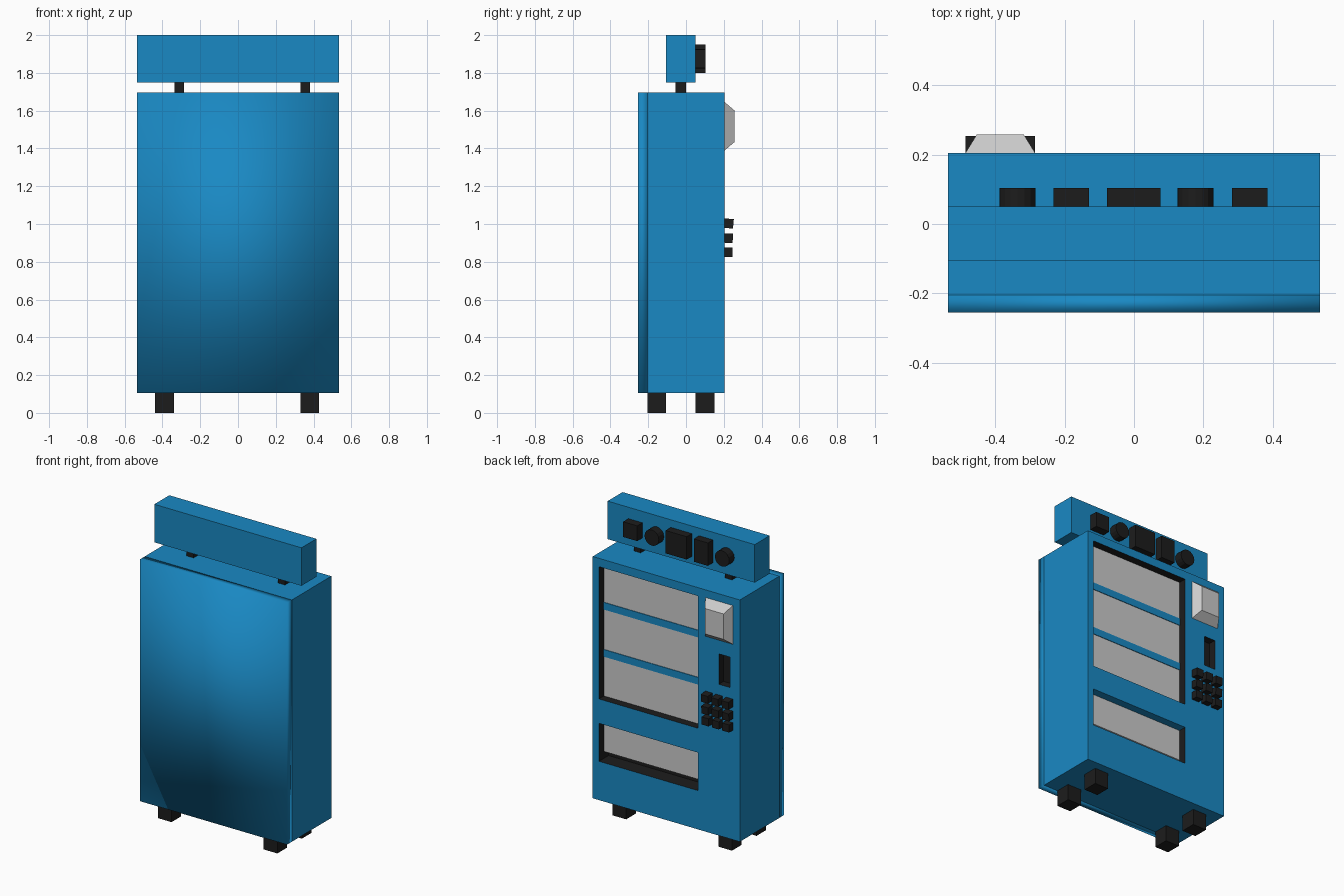
import bpy, bmesh
from math import radians
from mathutils import Matrix

if "Cube" in bpy.data.objects:
    bpy.data.objects.remove(bpy.data.objects["Cube"])


def material(name, rgb):
    m = bpy.data.materials.new(name)
    m.diffuse_color = (*rgb, 1)
    m.use_nodes = True
    m.node_tree.nodes["Principled BSDF"].inputs["Base Color"].default_value = m.diffuse_color
    return m


BLUE = material("blue_paint", (0.01, 0.25, 0.55))
BLACK = material("black_plastic", (0.012, 0.012, 0.012))


def finish(name, bm, mat=None):
    bmesh.ops.recalc_face_normals(bm, faces=bm.faces)
    me = bpy.data.meshes.new(name)
    bm.to_mesh(me)
    bm.free()
    ob = bpy.data.objects.new(name, me)
    bpy.context.collection.objects.link(ob)
    if mat:
        me.materials.append(mat)
    return ob


def box(name, x, y, z, mat=None, taper=(0, 0), tilt=0):
    """Box from (min, max) ranges; taper shrinks the +y end in x and z."""
    bm = bmesh.new()
    bmesh.ops.create_cube(bm, size=1)
    size = [r[1] - r[0] for r in (x, y, z)]
    mid = [(r[1] + r[0]) / 2 for r in (x, y, z)]
    bmesh.ops.scale(bm, vec=size, verts=bm.verts)
    for v in bm.verts:
        if v.co.y > 0:
            v.co.x -= taper[0] * (1 if v.co.x > 0 else -1)
            v.co.z -= taper[1] * (1 if v.co.z > 0 else -1)
    bmesh.ops.rotate(bm, matrix=Matrix.Rotation(tilt, 3, 'X'), verts=bm.verts)
    bmesh.ops.translate(bm, vec=mid, verts=bm.verts)
    return finish(name, bm, mat)


def disc(name, cx, cz, r, y0, y1, mat):
    bm = bmesh.new()
    bmesh.ops.create_cone(bm, cap_ends=True, segments=16, radius1=r, radius2=r, depth=y1 - y0,
                          matrix=Matrix.Translation((cx, (y0 + y1) / 2, cz)) @ Matrix.Rotation(radians(90), 4, 'X'))
    return finish(name, bm, mat)


# Cabinet with recesses for window, pickup bay and coin slot on the +y face
cabinet = box("cabinet", (-.535, .535), (-.205, .205), (.105, 1.695), BLUE)
cabinet.data.materials.append(BLACK)
recesses = [
    ("window_cutter", (-.23, .49), .06, (.77, 1.64)),
    ("pickup_cutter", (-.23, .49), .10, (.36, .61)),
    ("coin_cutter", (-.463, -.382), .05, (1.10, 1.30)),
]
bpy.context.view_layer.objects.active = cabinet
for name, x, depth, z in recesses:
    cutter = box(name, x, (.205 - depth, .3), z)
    cutter.hide_render = True
    mod = cabinet.modifiers.new(name, 'BOOLEAN')
    mod.object = cutter
    mod.operation = 'DIFFERENCE'
    mod.solver = 'EXACT'
    bpy.ops.object.modifier_apply(modifier=name)
    bpy.data.objects.remove(cutter, do_unlink=True)

# Paint the recess walls black, the pickup ceiling stays blue
for p in cabinet.data.polygons:
    c = p.center
    inner = abs(c.x) < .53 and .11 < c.z < 1.69 and -.2 < c.y < .204
    p.material_index = 1 if inner and abs(c.z - .61) > .005 else 0

# Smooth-shaded rear panel
panel = box("rear_panel", (-.535, .535), (-.255, -.205), (.105, 1.695), BLUE)
for p in panel.data.polygons:
    p.use_smooth = True

# Window glass, shelves and pickup flap
box("window_glass", (-.23, .49), (.144, .153), (.77, 1.64))
for i, z in enumerate((1.03, 1.34)):
    box(f"shelf_{i}", (-.23, .49), (.144, .157), (z, z + .047), BLUE)
box("pickup_flap", (-.23, .49), (.143, .153), (.405, .61))

# Tapered display
box("display", (-.485, -.285), (.205, .257), (1.39, 1.645), taper=(.032, .044))

# Keypad, three rows of three
for r, (z, top, tilt) in enumerate(((.85, .245, 0), (.925, .248, -3), (1.003, .251, -5))):
    for c in range(3):
        x = -.46 + .075 * c
        box(f"key_{r}_{c}", (x - .025, x + .025), (.195, top), (z - .025, z + .025), BLACK, tilt=radians(tilt))

# Feet
for i, x in enumerate((-.44, .33)):
    for j, y in enumerate((-.205, .05)):
        box(f"foot_{i}_{j}", (x, x + .1), (y, y + .1), (0, .105), BLACK)

# Header sign on two posts
box("header_sign", (-.535, .535), (-.105, .05), (1.75, 2), BLUE)
for i, x in enumerate((-.335, .33)):
    box(f"sign_post_{i}", (x, x + .05), (-.055, 0), (1.695, 1.75), BLACK)

# Raised shapes on the sign
for i, (x0, x1, h) in enumerate(((-.232, -.13, .15), (-.078, .076, .15), (.282, .384, .1))):
    box(f"sign_block_{i}", (x0, x1), (.05, .104), (1.875 - h / 2, 1.875 + h / 2), BLACK)
for i, x in enumerate((-.335, .177)):
    disc(f"sign_disc_{i}", x, 1.875, .052, .05, .104, BLACK)
